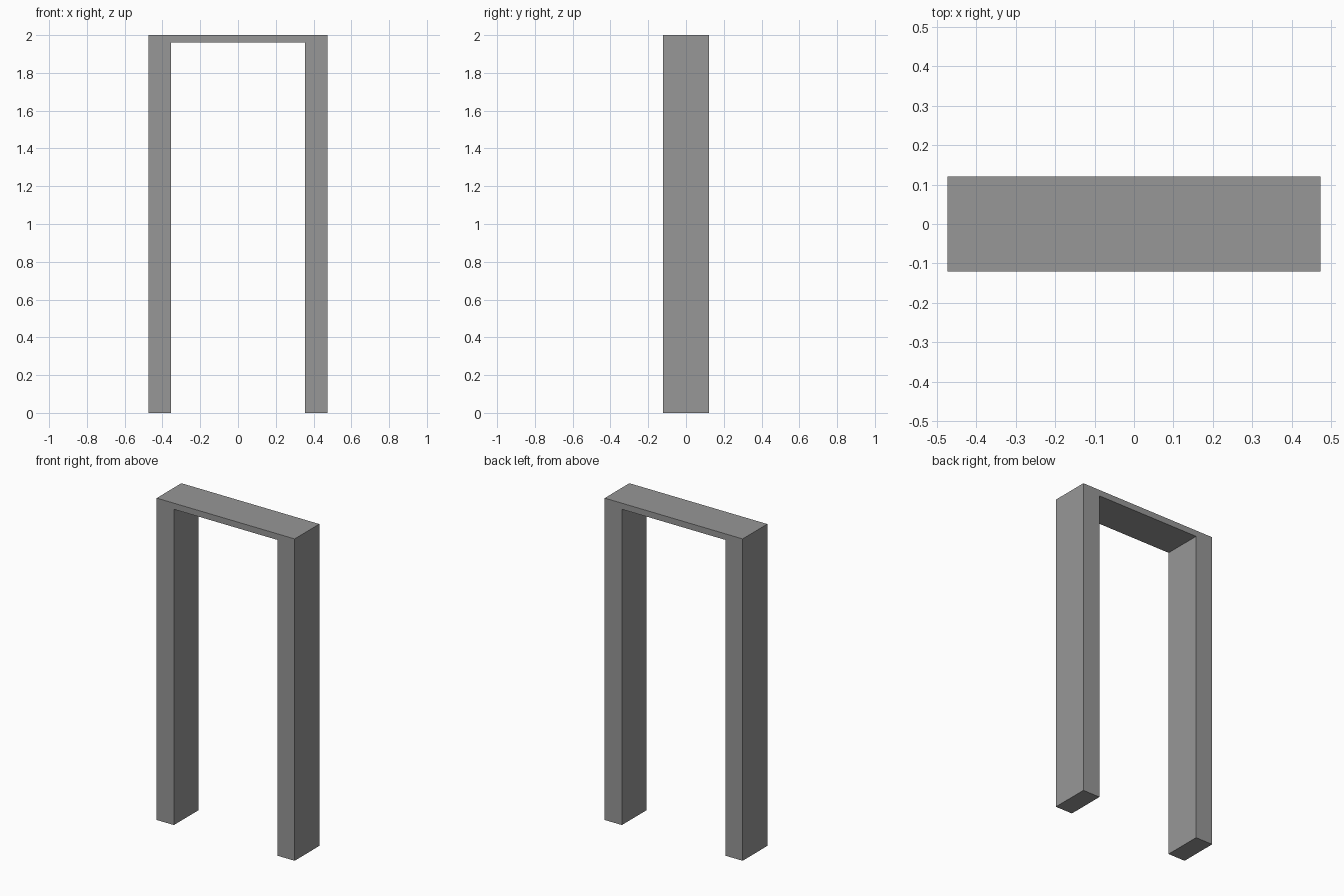
import bpy
import bmesh

cube = bpy.data.objects.get("Cube")
if cube:
    bpy.data.objects.remove(cube, do_unlink=True)

HALF_WIDTH, HALF_OPENING, HALF_DEPTH = 0.474, 0.356, 0.121
HEIGHT, OPENING_HEIGHT = 2.0, 1.962

# Plain grey finish
grey = bpy.data.materials.new("mid_grey")
grey.use_nodes = True
colour = (0.31, 0.31, 0.31, 1)
grey.diffuse_color = colour
grey.node_tree.nodes["Principled BSDF"].inputs["Base Color"].default_value = colour

# Door frame: right half of the outline, mirrored, then extruded through its depth
half = [(HALF_OPENING, OPENING_HEIGHT), (HALF_OPENING, 0),
        (HALF_WIDTH, 0), (HALF_WIDTH, HEIGHT)]
outline = half + [(-x, z) for x, z in reversed(half)]

bm = bmesh.new()
face = bm.faces.new([bm.verts.new((x, -HALF_DEPTH, z)) for x, z in outline])
extruded = bmesh.ops.extrude_face_region(bm, geom=[face], use_keep_orig=True)
back = [v for v in extruded["geom"] if isinstance(v, bmesh.types.BMVert)]
bmesh.ops.translate(bm, verts=back, vec=(0, 2 * HALF_DEPTH, 0))
bmesh.ops.recalc_face_normals(bm, faces=bm.faces)

mesh = bpy.data.meshes.new("door_frame")
bm.to_mesh(mesh)
bm.free()
mesh.materials.append(grey)
frame = bpy.data.objects.new("door_frame", mesh)
bpy.context.collection.objects.link(frame)
